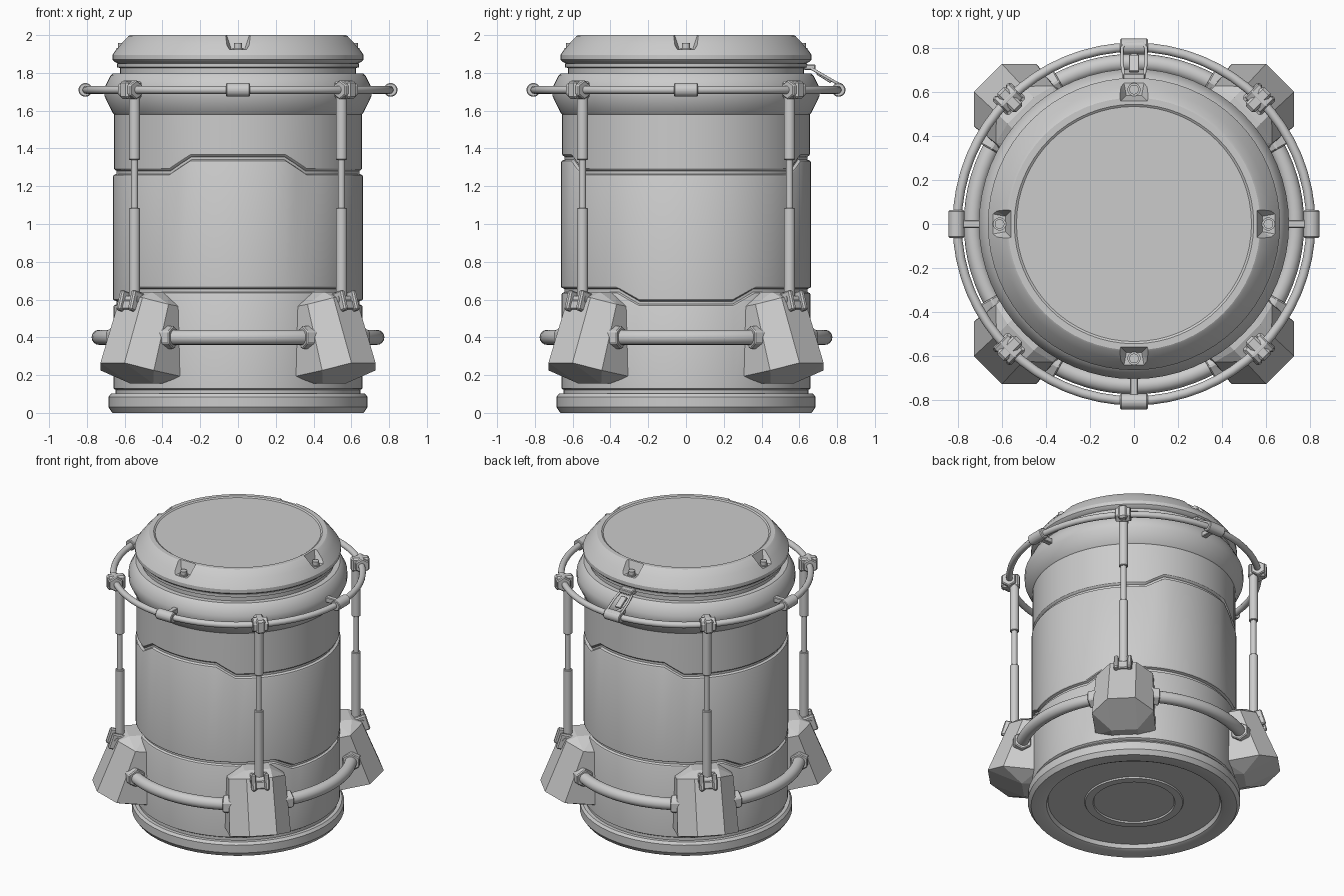
import bpy, bmesh, math
from mathutils import Matrix, Vector

if "Cube" in bpy.data.objects:
    bpy.data.objects.remove(bpy.data.objects["Cube"])

SEG = 64


def rz(deg):
    return Matrix.Rotation(math.radians(deg), 4, 'Z')


def finish(name, bm, mat=None, smooth=True, bevel=0):
    bmesh.ops.remove_doubles(bm, verts=bm.verts, dist=1e-5)
    if bevel:
        bmesh.ops.bevel(bm, geom=bm.edges[:], offset=bevel, segments=1, affect='EDGES', profile=0.5)
    if mat:
        bm.transform(mat)
    bmesh.ops.recalc_face_normals(bm, faces=bm.faces)
    me = bpy.data.meshes.new(name)
    bm.to_mesh(me)
    bm.free()
    ob = bpy.data.objects.new(name, me)
    bpy.context.collection.objects.link(ob)
    if smooth:
        bpy.ops.object.select_all(action='DESELECT')
        ob.select_set(True)
        bpy.context.view_layer.objects.active = ob
        bpy.ops.object.shade_smooth_by_angle(angle=math.radians(28))
    return ob


def grid(bm, rows, cyclic):
    vs = [[bm.verts.new(p) for p in row] for row in rows]
    n = len(vs)
    for i in range(n if cyclic else n - 1):
        a, b = vs[i], vs[(i + 1) % n]
        for j in range(len(a) - 1):
            bm.faces.new((a[j], a[j + 1], b[j + 1], b[j]))


def lathe(name, prof):
    """Revolve (radius, z); z may be a function of the angle in degrees."""
    bm = bmesh.new()
    rows = []
    for i in range(SEG):
        d = 360 * i / SEG
        c, s = math.cos(math.radians(d)), math.sin(math.radians(d))
        rows.append([(r * c, r * s, z(d) if callable(z) else z) for r, z in prof])
    grid(bm, rows, True)
    bmesh.ops.remove_doubles(bm, verts=bm.verts, dist=1e-5)
    return finish(name, bm)


def rod(name, p1, p2, r, mat=None, seg=16, bevel=0, r2=None):
    p1, p2 = Vector(p1), Vector(p2)
    bm = bmesh.new()
    bmesh.ops.create_cone(bm, cap_ends=True, segments=seg, radius1=r, radius2=r2 or r, depth=(p2 - p1).length)
    q = (p2 - p1).to_track_quat('Z', 'Y').to_matrix().to_4x4()
    bm.transform(Matrix.Translation((p1 + p2) / 2) @ q)
    return finish(name, bm, mat, seg > 8, bevel)


def box(name, c, size, mat=None, bevel=0, tilt=0):
    bm = bmesh.new()
    bmesh.ops.create_cube(bm, size=1)
    bm.transform(Matrix.Translation(c) @ Matrix.Rotation(math.radians(tilt), 4, 'Y') @ Matrix.Diagonal((*size, 1)))
    return finish(name, bm, mat, False, bevel)


def hull(name, pts, mat=None):
    """Convex solid from (u, half width, z) points mirrored across the width."""
    bm = bmesh.new()
    for u, t, z in pts:
        for s in (-1, 1):
            bm.verts.new((u, s * t, z))
    res = bmesh.ops.convex_hull(bm, input=bm.verts)
    loose = [v for v in bm.verts if not v.link_faces]
    bmesh.ops.delete(bm, geom=loose, context='VERTS')
    bmesh.ops.dissolve_limit(bm, angle_limit=math.radians(3), verts=bm.verts, edges=bm.edges)
    return finish(name, bm, mat, False)


def arc_tube(name, R, r, z, a0, a1, steps):
    bm = bmesh.new()
    full = a1 - a0 >= 360
    rows = []
    for i in range(steps if full else steps + 1):
        m = rz(a0 + (a1 - a0) * i / steps)
        rows.append([m @ Vector((R + r * math.cos(k * math.pi / 8), 0, z + r * math.sin(k * math.pi / 8)))
                     for k in range(17)])
    grid(bm, rows, full)
    return finish(name, bm)


def seam(base, rise, axis, off):
    """Height of a panel seam that steps at axis and its opposite side."""
    def f(d):
        a = abs((d - axis + 90) % 180 - 90)
        return base + off + rise * min(1, max(0, (33.75 - a) / 11.25))
    return f


def groove(base, rise, axis, r1, r2):
    ri = 0.642
    return [(r1 - .004, seam(base, rise, axis, -.016)), (ri, seam(base, rise, axis, -.009)),
            (ri, seam(base, rise, axis, .006)), (r2 - .004, seam(base, rise, axis, .012)),
            (r2, seam(base, rise, axis, .018))]


# Drum body with base rim, stepped panel seams and flared collar
lathe("body", [(0, .035), (.26, .035), (.265, .025), (.315, .025), (.32, .035), (.555, .035), (.565, .008),
               (.585, 0), (.665, 0), (.686, .03), (.686, .085), (.672, .102), (.648, .102), (.648, .122),
               (.66, .13), (.66, seam(.65, -.065, 0, -.025))]
      + groove(.65, -.065, 0, .66, .662) + [(.662, seam(1.275, .075, 90, -.025))]
      + groove(1.275, .075, 90, .662, .656)
      + [(.656, 1.58), (.662, 1.585), (.706, 1.675), (.706, 1.725), (.676, 1.785), (.66, 1.798), (.625, 1.798),
         (.625, 1.826), (.64, 1.83), (.64, 1.85), (.6, 1.852), (0, 1.852)])

# Top cap with four cut notches
cap = lathe("top_cap", [(0, 1.845), (.625, 1.845), (.655, 1.86), (.665, 1.87), (.665, 1.895), (.655, 1.91),
                        (.62, 1.955), (.585, 1.994), (.575, 2), (.545, 2), (.535, 1.993), (0, 1.993)])
cutters = []
for k in range(4):
    cutters.append(hull("notch_cutter", [(.585, .035, 1.925), (.8, .075, 1.925), (.55, .07, 2.03),
                                         (.8, .16, 2.03)], rz(90 * k)))
for c in cutters:
    m = cap.modifiers.new("notch", 'BOOLEAN')
    m.operation, m.solver, m.object = 'DIFFERENCE', 'EXACT', c
    bpy.context.view_layer.objects.active = cap
    bpy.ops.object.modifier_apply(modifier=m.name)
for c in cutters:
    bpy.data.objects.remove(c)
bpy.context.view_layer.objects.active = cap
cap.select_set(True)
bpy.ops.object.shade_smooth_by_angle(angle=math.radians(28))

# Guard ring around the collar
arc_tube("guard_ring", .805, .021, 1.71, 0, 360, 64)

for k in range(4):
    # Parts on the four axes: screws, ring clamps, spokes, lower handles
    m = rz(90 * k)
    rod("screw_washer", (.612, 0, 1.922), (.612, 0, 1.933), .03, m)
    rod("screw_head", (.612, 0, 1.93), (.612, 0, 1.957), .022, m)
    rod("ring_clamp", (.808, -.063, 1.71), (.808, .063, 1.71), .037, m, bevel=.005)
    box("ring_spoke", (.74, 0, 1.71), (.11, .036, .036), m, .004)
    arc_tube("handle", .735, .04, .4, 90 * k - 33, 90 * k + 33, 16)
    for s in (-1, 1):
        a = math.radians(29.5 * s)
        p = Vector((.735 * math.cos(a), .735 * math.sin(a), .4))
        t = Vector((-math.sin(a), math.cos(a), 0)) * .026 * s
        rod("handle_nut", p - t, p + t * 2.2, .064, m, 6, .006)

    # Parts on the four diagonals: foot blocks, struts and joints
    m = rz(90 * k + 45)
    hull("foot_block", [(.94, .09, .265), (.72, .085, .155), (.83, .2, .225), (.6, .195, .19), (.6, .085, .155),
                        (.80, .085, .61), (.705, .185, .575), (.6, .185, .56), (.62, .085, .64), (.73, .085, .64)], m)
    for s in (-1, 1):
        box("strut_bracket", (.795, .043 * s, .585), (.105, .03, .11), m, .008, -17)
    box("strut_bracket_base", (.785, 0, .56), (.1, .11, .05), m, .006, -17)
    rod("strut_pin", (.8, -.062, .6), (.8, .062, .6), .02, m)
    rod("strut_lower", (.775, 0, .58), (.775, 0, 1.085), .03, m, bevel=.004)
    rod("strut_rod", (.775, 0, 1.06), (.775, 0, 1.36), .019, m)
    rod("strut_upper", (.775, 0, 1.34), (.775, 0, 1.69), .03, m, bevel=.004)
    rod("strut_joint", (.808, -.05, 1.71), (.808, .05, 1.71), .052, m, 6, .006)
    box("strut_joint_band", (.80, 0, 1.71), (.12, .06, .095), m, .012)

# Wire latch at the back
cu = bpy.data.curves.new("latch_wire", 'CURVE')
cu.dimensions = '3D'
cu.bevel_depth = .008
cu.bevel_resolution = 2
path = [(.03, .635, 1.842), (.045, .67, 1.82), (.055, .73, 1.785), (.055, .8, 1.745), (.04, .825, 1.735)]
pts = path + [(-x, y, z) for x, y, z in reversed(path)]
sp = cu.splines.new('POLY')
sp.points.add(len(pts) - 1)
for q, p in zip(sp.points, pts):
    q.co = (*p, 1)
sp.use_cyclic_u = True
bpy.context.collection.objects.link(bpy.data.objects.new("latch_wire", cu))
box("latch_mount", (.655, 0, 1.83), (.06, .1, .03), rz(90), .005)
box("latch_tongue", (.73, 0, 1.775), (.09, .045, .014), rz(90), .003, 32)
